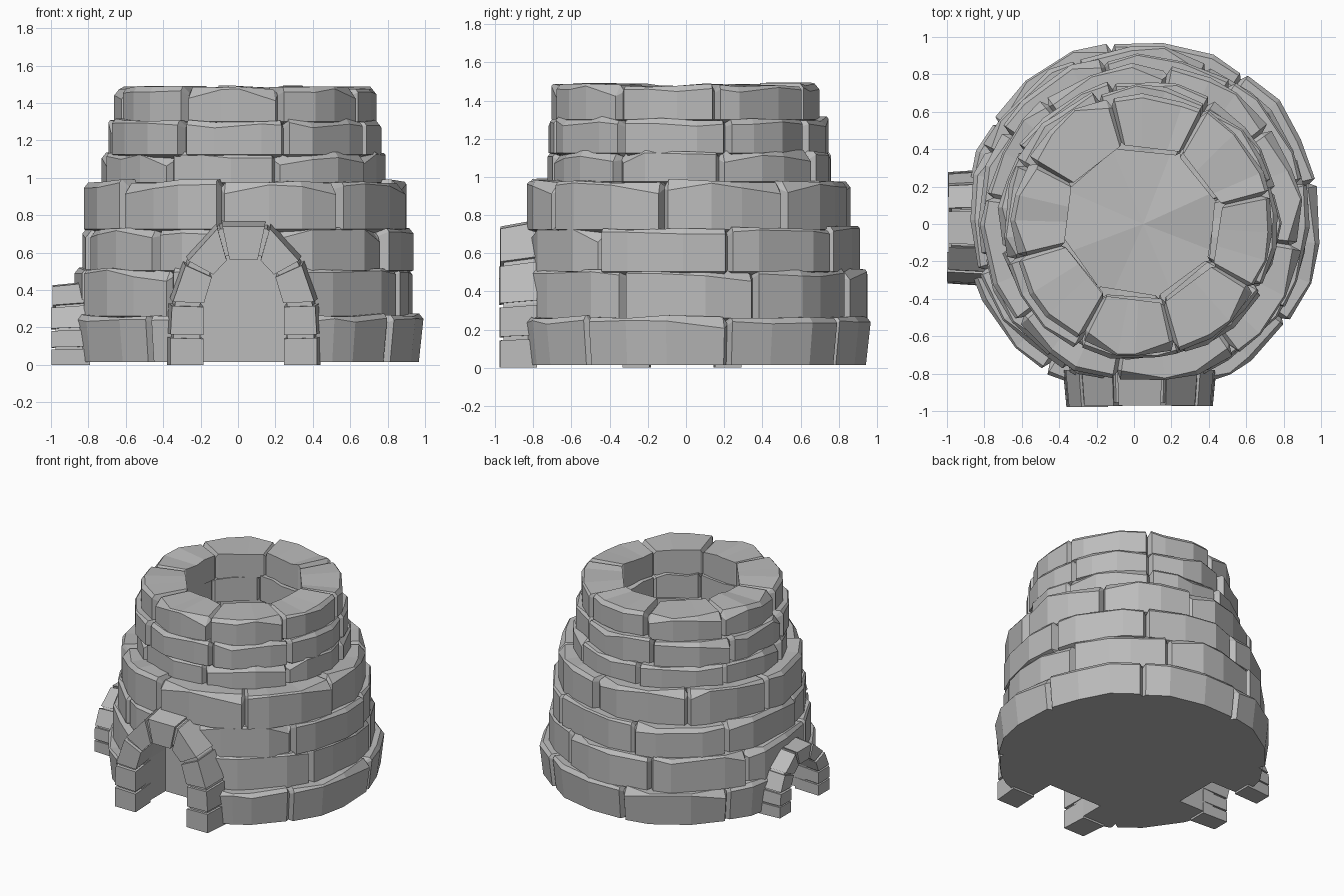
import bpy, bmesh, random
from math import sin, cos, pi, radians
from mathutils import Vector

random.seed(4)
if "Cube" in bpy.data.objects:
    bpy.data.objects.remove(bpy.data.objects["Cube"], do_unlink=True)

stone = bpy.data.materials.new("grey stone")
stone.use_nodes = True
stone.diffuse_color = (0.5, 0.5, 0.5, 1)
stone.node_tree.nodes["Principled BSDF"].inputs["Base Color"].default_value = (0.5, 0.5, 0.5, 1)
BLOCKS = 8
BASE = 0.015


def finish(bm, name):
    bmesh.ops.recalc_face_normals(bm, faces=bm.faces)
    mesh = bpy.data.meshes.new(name)
    bm.to_mesh(mesh)
    bm.free()
    mesh.materials.append(stone)
    ob = bpy.data.objects.new(name, mesh)
    bpy.context.collection.objects.link(ob)
    return ob


def jit(a):
    return random.uniform(-a, a)


def stone_ring(name, cx, cy, r, r_in, z0, z1, offset, flare=0.0, sink=0.03):
    """One course of chipped blocks: cross-sections lofted around a closed loop."""
    step = 2 * pi / BLOCKS
    seams = [radians(offset) + k * step + jit(0.03) for k in range(BLOCKS)]
    seams.append(seams[0] + 2 * pi)
    bm = bmesh.new()
    cols = []

    def column(a, ro, top, chip, ri):
        # the underside sinks into the course below, away from both faces
        profile = [(ri, z0), (ri + 0.07, z0 - sink), (ro - 0.08, z0 - sink), (ro - flare, z0),
                   (ro, top - chip), (ro - chip * 0.8, top), (ri, top)]
        cols.append([bm.verts.new((cx + p * cos(a), cy + p * sin(a), z)) for p, z in profile])

    for a0, a1 in zip(seams, seams[1:]):
        half, mid = (a1 - a0) / 2, (a0 + a1) / 2
        bev = 0.022 / r
        rad = r + jit(0.012)
        # groove between blocks
        column(a0, r - 0.045, z1 - 0.03, 0.012, r_in + 0.015)
        # block corners are often chipped, the middle stays full
        spots = [a0 + bev, a0 + half * (0.62 + jit(0.2)), a0 + half * (1.35 + jit(0.2)), a1 - bev]
        for i, a in enumerate(spots):
            corner = i in (0, 3)
            chip = random.choice((0.018, 0.025, 0.06)) if corner else random.choice((0.012, 0.03))
            flat = r_in * cos(half) / cos(a - mid)
            column(a, rad + jit(0.014) - 0.008 * corner, z1 + jit(0.012), chip, flat)
    for c0, c1 in zip(cols, cols[1:] + cols[:1]):
        for i in range(len(c0)):
            j = (i + 1) % len(c0)
            bm.faces.new((c0[i], c0[j], c1[j], c1[i]))
    return finish(bm, name)


def front_place(u, d, z):
    return Vector((0.03 + u, -d, z))


def side_place(u, d, z):
    return Vector((-d, -0.02 + u, z))


def prism(bm, outline, place, d0, d1, taper=1.0):
    """Extrude an outline of (u, z) points from depth d0 out to depth d1."""
    back = [bm.verts.new(place(u, d0, z)) for u, z in outline]
    front = [bm.verts.new(place(u * taper, d1, z * taper)) for u, z in outline]
    bm.faces.new(back)
    bm.faces.new(front)
    n = len(outline)
    for i in range(n):
        j = (i + 1) % n
        bm.faces.new((back[i], back[j], front[j], front[i]))


OUTER = [(0.41, 0), (0.41, 0.16), (0.40, 0.34), (0.32, 0.57), (0.135, 0.775)]
INNER = [(0.225, 0), (0.225, 0.155), (0.225, 0.335), (0.175, 0.50), (0.09, 0.59)]


def arch(name, place, su, sz, d0, d1):
    """Mirrored wedge stones and a keystone, plus a hidden cutter for the opening."""
    out = OUTER + [(-u, z) for u, z in reversed(OUTER)]
    inn = INNER + [(-u, z) for u, z in reversed(INNER)]
    wedges, lining = bmesh.new(), bmesh.new()
    for i in range(len(out) - 1):
        a, b, c, d = [Vector((u * su, z * sz)) for u, z in (inn[i], out[i], out[i + 1], inn[i + 1])]
        # stone, drawn back from its joints
        lo = 0.0 if a.y == 0 else 0.06
        hi = 0.0 if d.y == 0 else 0.06
        stone_quad = [a.lerp(d, lo), b.lerp(c, lo), c.lerp(b, hi), d.lerp(a, hi)]
        prism(wedges, stone_quad, place, d0, d1 + jit(0.005), 0.955)
        # lining closes the joints
        core = [a.lerp(b, 0.1), a.lerp(b, 0.9), d.lerp(c, 0.9), d.lerp(c, 0.1)]
        prism(lining, core, place, d0, d1 - 0.02, 0.96)
    finish(wedges, name)
    finish(lining, name + "_mortar")
    # opening
    bm = bmesh.new()
    hole = [(u * su * 1.01, z * sz * 1.01 if z else -0.2) for u, z in inn]
    prism(bm, hole, place, 0.35, 1.3)
    cutter = finish(bm, name + "_cutter")
    cutter.hide_render = True
    cutter.hide_set(True)
    cutter.display_type = "WIRE"
    return cutter


cutters = [arch("front_arch", front_place, 1.0, 1.0, 0.78, 0.975),
           arch("side_arch", side_place, 0.76, 0.575, 0.79, 0.995)]

# courses: centre x, centre y, radius, inner radius, bottom, top, seam offset
courses = [
    (0.045, 0.025, 0.96, 0.60, BASE, 0.265, 11, 0.025, 0.0),
    (0.022, 0.03, 0.908, 0.60, 0.26, 0.51, 20),
    (0.045, 0.03, 0.886, 0.60, 0.505, 0.73, 13),
    (0.04, 0.005, 0.85, 0.50, 0.725, 0.98, -8),
    (0.03, 0.025, 0.755, 0.42, 0.975, 1.13, 13),
    (0.03, 0.0, 0.735, 0.42, 1.125, 1.305, 17),
    (0.048, 0.0, 0.697, 0.437, 1.3, 1.483, 15),
]
for i, spec in enumerate(courses):
    ring = stone_ring("stone_course_%d" % (i + 1), *spec)
    if i < 3:
        for c in cutters:
            cut = ring.modifiers.new("opening", "BOOLEAN")
            cut.operation, cut.solver, cut.object = "DIFFERENCE", "EXACT", c

# solid core: its flat sides close the openings, its uneven top is the pit floor
bm = bmesh.new()
rows = []
for z in (BASE, 0.97):
    rows.append([bm.verts.new((0.04 + 0.67 * cos(a), 0.02 + 0.67 * sin(a), z))
                 for a in (pi / 8 + k * pi / 4 for k in range(8))])
hub = bm.verts.new((0.05, 0.0, 1.0))
bm.faces.new(rows[0])
for k in range(8):
    j = (k + 1) % 8
    bm.faces.new((rows[0][k], rows[0][j], rows[1][j], rows[1][k]))
    bm.faces.new((rows[1][k], rows[1][j], hub))
for v in rows[1]:
    v.co.z += jit(0.05)
finish(bm, "inner_core")
